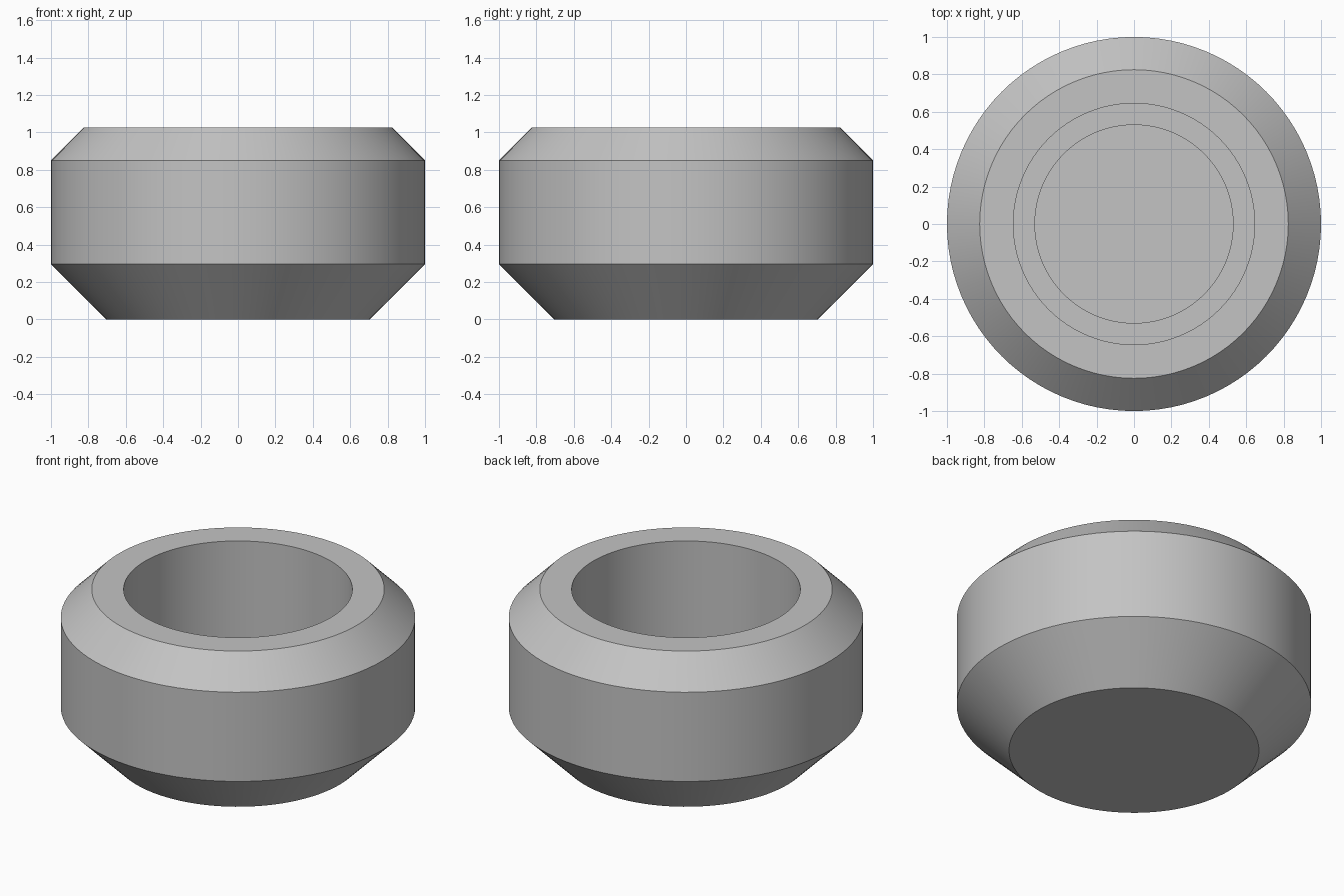
import bpy
import math

cube = bpy.data.objects.get("Cube")
if cube:
    bpy.data.objects.remove(cube, do_unlink=True)

SEGMENTS = 96

# Plain grey steel
steel = bpy.data.materials.new("grey_steel")
steel.use_nodes = True
colour = (0.55, 0.55, 0.55, 1.0)
steel.diffuse_color = colour
steel.node_tree.nodes["Principled BSDF"].inputs["Base Color"].default_value = colour


def lathe(name, profile, material):
    """Revolve (radius, height) points about z and cap both ends."""
    verts, faces = [], []
    for radius, height in profile:
        for i in range(SEGMENTS):
            a = math.tau * i / SEGMENTS
            verts.append((radius * math.cos(a), radius * math.sin(a), height))
    for ring in range(len(profile) - 1):
        low, high = ring * SEGMENTS, (ring + 1) * SEGMENTS
        for i in range(SEGMENTS):
            j = (i + 1) % SEGMENTS
            faces.append((low + i, low + j, high + j, high + i))
    last = (len(profile) - 1) * SEGMENTS
    faces.append(tuple(reversed(range(SEGMENTS))))
    faces.append(tuple(range(last, last + SEGMENTS)))

    mesh = bpy.data.meshes.new(name)
    mesh.from_pydata(verts, [], faces)
    mesh.materials.append(material)
    obj = bpy.data.objects.new(name, mesh)
    bpy.context.collection.objects.link(obj)
    bpy.ops.object.select_all(action="DESELECT")
    obj.select_set(True)
    bpy.context.view_layer.objects.active = obj
    bpy.ops.object.shade_smooth_by_angle(angle=math.radians(30))
    return obj


# Chamfered collar: outer wall, flat rim, socket, ledge and closed bore
lathe("socket_collar", [
    (0.705, 0.0),
    (1.0, 0.295),
    (1.0, 0.85),
    (0.825, 1.025),
    (0.645, 1.025),
    (0.645, 0.36),
    (0.53, 0.36),
    (0.53, 0.06),
], steel)
